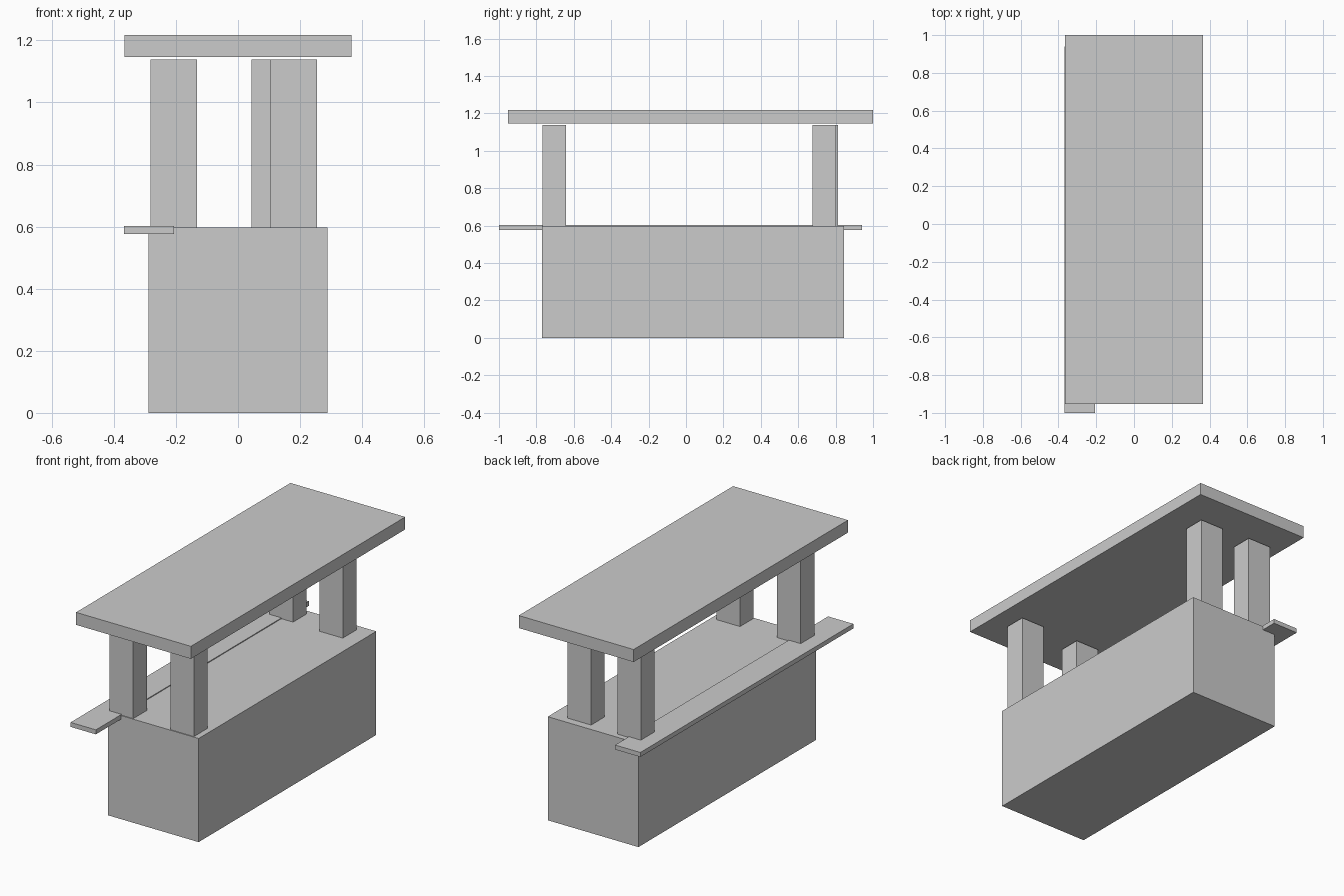
import bpy
import bmesh
from mathutils import Matrix, Vector

if "Cube" in bpy.data.objects:
    bpy.data.objects.remove(bpy.data.objects["Cube"])


def box(name, x, y, z):
    """Box spanning the given (min, max) ranges."""
    lo, hi = Vector((x[0], y[0], z[0])), Vector((x[1], y[1], z[1]))
    bm = bmesh.new()
    bmesh.ops.create_cube(bm, size=1, matrix=Matrix.Diagonal((*(hi - lo), 1)))
    mesh = bpy.data.meshes.new(name)
    bm.to_mesh(mesh)
    bm.free()
    obj = bpy.data.objects.new(name, mesh)
    obj.location = (lo + hi) / 2
    bpy.context.collection.objects.link(obj)
    return obj


# Solid stall body
box("base", (-0.289, 0.289), (-0.771, 0.846), (0, 0.597))

# Thin serving shelf along the left edge
box("counter", (-0.367, -0.206), (-1.0, 0.94), (0.576, 0.602))

# Flat roof slab, floating slightly above the posts
box("roof", (-0.366, 0.366), (-0.952, 1.0), (1.146, 1.218))

# Four posts, placed by their lower left corner
POST_W, POST_D = 0.15, 0.124
for name, x, y in (
    ("front_left_post", -0.282, -0.766),
    ("front_right_post", 0.105, -0.766),
    ("back_left_post", -0.282, 0.69),
    ("back_right_post", 0.044, 0.677),
):
    box(name, (x, x + POST_W), (y, y + POST_D), (0.597, 1.138))
